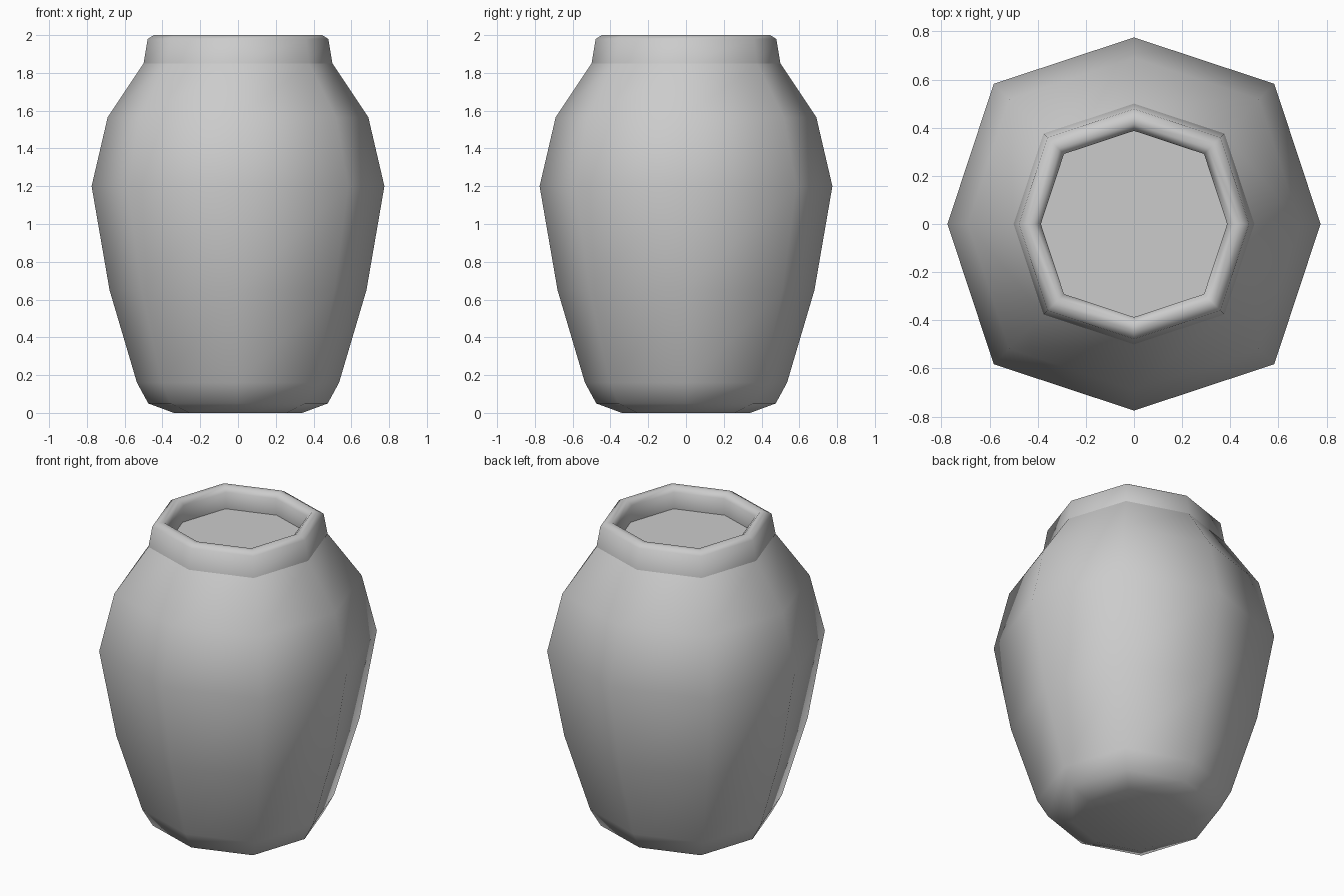
import bpy, bmesh
from math import cos, sin, pi

if "Cube" in bpy.data.objects:
    bpy.data.objects.remove(bpy.data.objects["Cube"])

SIDES = 8
DIAG = 1.063   # corners on the diagonals sit slightly further out


def lathe(name, profile, cap_start=False):
    """Spin (radius, height) points into a smooth eight-sided shell."""
    bm = bmesh.new()
    rings = []
    for r, z in profile:
        ring = []
        for i in range(SIDES):
            a = 2 * pi * i / SIDES
            k = r * (DIAG if i % 2 else 1)
            ring.append(bm.verts.new((k * cos(a), k * sin(a), z)))
        rings.append(ring)
    for lo, hi in zip(rings, rings[1:]):
        for i in range(SIDES):
            j = (i + 1) % SIDES
            bm.faces.new((lo[i], lo[j], hi[j], hi[i]))
    if cap_start:
        bm.faces.new(rings[0][::-1])
    for f in bm.faces:
        f.smooth = True
    mesh = bpy.data.meshes.new(name)
    bm.to_mesh(mesh)
    bm.free()
    obj = bpy.data.objects.new(name, mesh)
    bpy.context.collection.objects.link(obj)
    return obj


# Rounded jar body with closed base
lathe("jar_body", [(0.34, 0), (0.475, 0.05), (0.535, 0.16), (0.68, 0.65),
                   (0.775, 1.2), (0.69, 1.565), (0.5, 1.85)], cap_start=True)

# Collar: outer wall, rounded lip and inner wall
lathe("jar_neck", [(0.5, 1.85), (0.478, 1.98), (0.445, 2.0), (0.415, 2.0),
                   (0.387, 1.97), (0.395, 1.86)])

# Flat surface closing the mouth just below the lip
mouth = lathe("mouth_floor", [(0.395, 1.86)], cap_start=True)
mouth.data.flip_normals()
